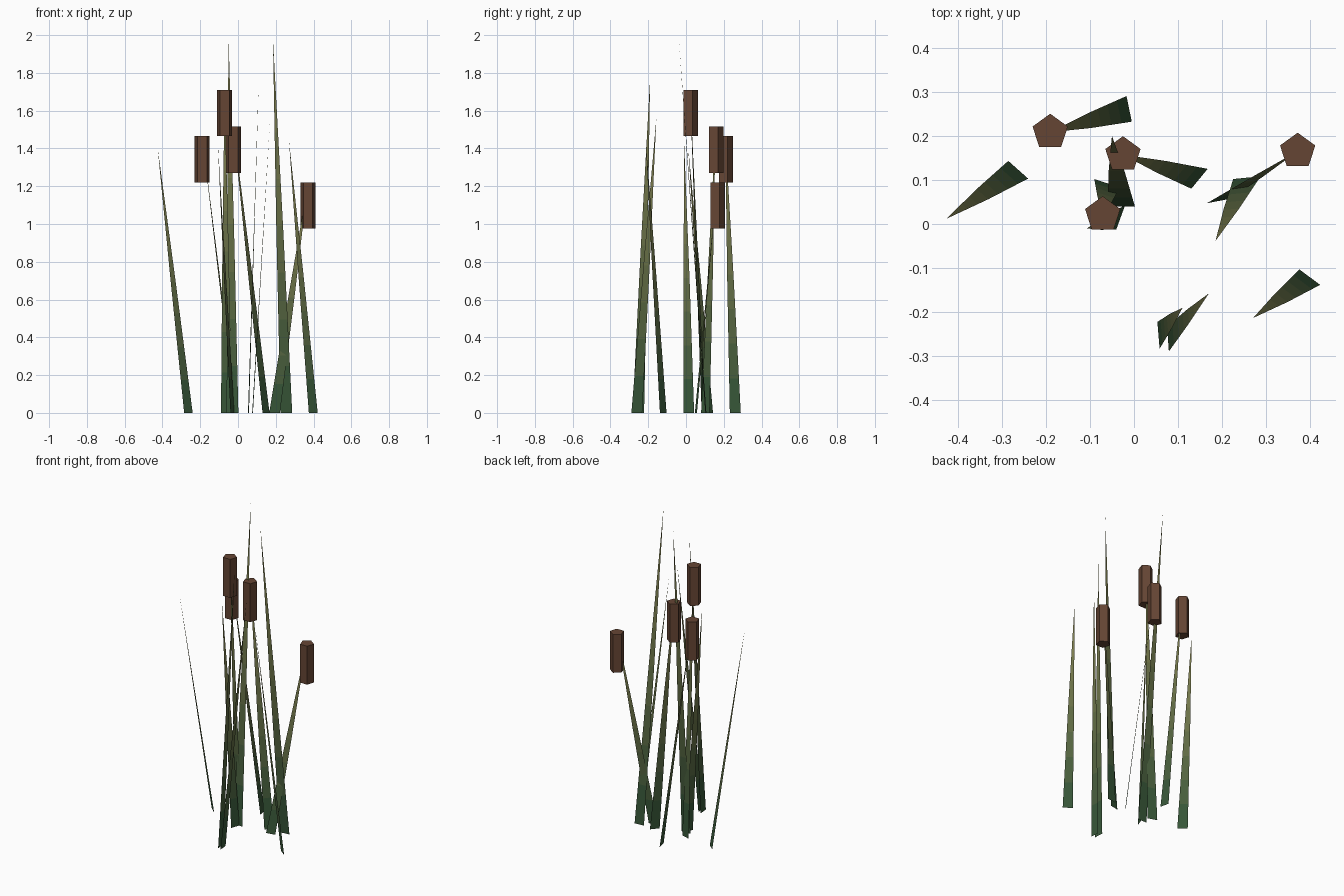
import bpy, bmesh
from mathutils import Vector

if "Cube" in bpy.data.objects:
    bpy.data.objects.remove(bpy.data.objects["Cube"])


def material(name, rgb):
    m = bpy.data.materials.new(name)
    m.diffuse_color = (*rgb, 1)
    m.use_nodes = True
    m.node_tree.nodes["Principled BSDF"].inputs["Base Color"].default_value = m.diffuse_color
    return m


# Green-to-olive bands up the leaf, and the brown of the seed heads
BANDS = 8
ROOT, TIP = Vector((0.025, 0.085, 0.037)), Vector((0.24, 0.23, 0.085))
greens = [material(f"leaf_green_{i}", ROOT.lerp(TIP, (i + 0.5) / BANDS)) for i in range(BANDS)]
brown = material("seed_head_brown", (0.13, 0.06, 0.034))


def leaf(name, a, b, tip):
    """Flat blade: base edge a-b on the ground, tapering to the tip."""
    a, b, tip = Vector((*a, 0)), Vector((*b, 0)), Vector(tip)
    mid, half = (a + b) / 2, (b - a) / 2
    bm = bmesh.new()
    prev = [bm.verts.new(a), bm.verts.new(b)]
    for i in range(1, BANDS + 1):
        t = i / BANDS
        c = mid.lerp(tip, t)
        # slightly fuller than a straight taper, with a kink halfway
        w = 1 - 0.84 * t if t <= 0.5 else 1.16 * (1 - t)
        row = [bm.verts.new(c - half * w), bm.verts.new(c + half * w)] if i < BANDS else [bm.verts.new(c)]
        f = bm.faces.new(prev + row[::-1])
        f.material_index = i - 1
        prev = row
    me = bpy.data.meshes.new(name)
    bm.to_mesh(me)
    bm.free()
    for m in greens:
        me.materials.append(m)
    ob = bpy.data.objects.new(name, me)
    bpy.context.collection.objects.link(ob)


def seed_head(name, x, y, top, height=0.245):
    """Five-sided prism hanging down from the stem tip."""
    bpy.ops.mesh.primitive_cylinder_add(vertices=5, radius=0.042, depth=height,
                                        location=(x, y, top - height / 2))
    ob = bpy.context.object
    ob.name = name
    ob.data.materials.append(brown)


# Plain leaves: base corner, base corner, tip
leaves = [
    ((-0.285, 0.143), (-0.24, 0.103), (-0.425, 0.012, 1.40)),
    ((-0.06, 0.04), (0.002, 0.04), (-0.05, 0.20, 1.99)),
    ((-0.04, -0.012), (-0.02, 0.043), (-0.107, -0.01, 1.43)),
    ((0.225, 0.102), (0.287, 0.108), (0.185, -0.038, 1.98)),
    ((0.053, -0.222), (0.058, -0.283), (0.11, -0.19, 1.77)),
    ((0.075, -0.232), (0.079, -0.289), (0.17, -0.157, 1.56)),
    ((0.375, -0.103), (0.422, -0.138), (0.27, -0.213, 1.44)),
]
for i, (a, b, tip) in enumerate(leaves):
    leaf(f"leaf_{i + 1}", a, b, tip)

# Stems, each carrying a seed head at its tip
stems = [
    ((-0.017, 0.29), (-0.005, 0.232), (-0.19, 0.208, 1.465)),
    ((0.167, 0.125), (0.13, 0.08), (-0.025, 0.157, 1.515)),
    ((-0.09, 0.102), (-0.032, 0.083), (-0.071, 0.021, 1.71)),
    ((0.165, 0.047), (0.222, 0.058), (0.371, 0.165, 1.22)),
]
for i, (a, b, tip) in enumerate(stems):
    leaf(f"stem_{i + 1}", a, b, tip)
    seed_head(f"seed_head_{i + 1}", *tip)
